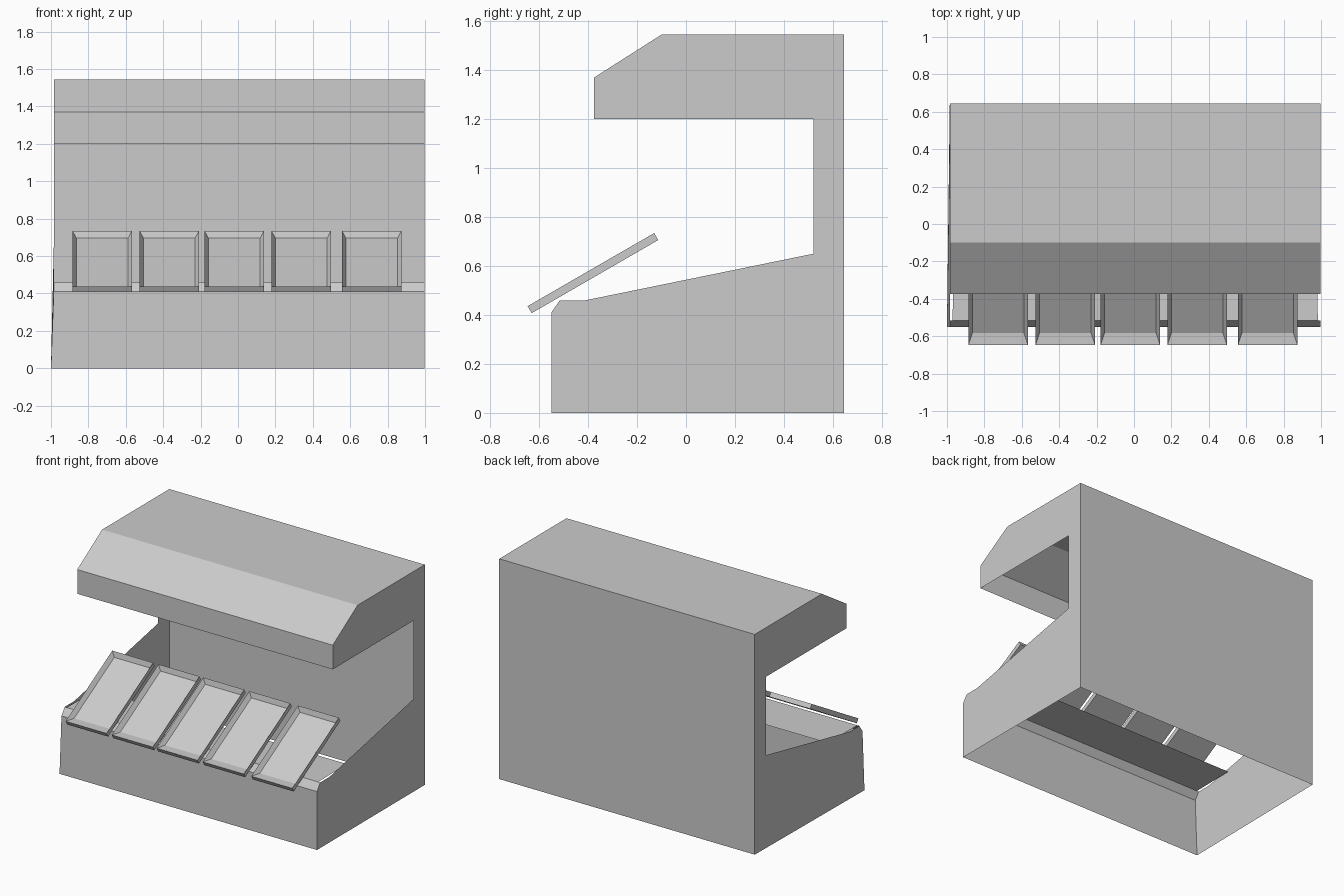
import bpy, bmesh
from math import radians
from mathutils import Matrix

if "Cube" in bpy.data.objects:
    bpy.data.objects.remove(bpy.data.objects["Cube"])

X_LEFT, X_RIGHT = -0.985, 0.998


def finish(bm, name):
    mesh = bpy.data.meshes.new(name)
    bm.to_mesh(mesh)
    bm.free()
    obj = bpy.data.objects.new(name, mesh)
    bpy.context.collection.objects.link(obj)
    return obj


# Side outline (y, z): from front bottom, under to the back, over the hood, into the opening
PROFILE = [(-0.55, 0), (0.645, 0), (0.645, 1.545), (-0.10, 1.545), (-0.375, 1.37),
           (-0.375, 1.20), (0.52, 1.20), (0.52, 0.65), (-0.41, 0.46),
           (-0.515, 0.46), (-0.55, 0.41)]

# Thin-walled case: two side sheets joined by back, roof, hood front and counter front
# (open underneath, and the hood is open on its underside)
bm = bmesh.new()
left = [bm.verts.new((X_LEFT, y, z)) for y, z in PROFILE]
right = [bm.verts.new((X_RIGHT, y, z)) for y, z in PROFILE]
bm.faces.new(left[::-1])
bm.faces.new(right)
for a in (1, 2, 3, 4, 9, 10):
    b = (a + 1) % len(PROFILE)
    bm.faces.new((left[a], left[b], right[b], right[a]))
left[0].co.x = -1.0          # flared bottom corner
bmesh.ops.recalc_face_normals(bm, faces=bm.faces)
finish(bm, "stall_case")

# Narrow counter shelf behind the front edge
bm = bmesh.new()
bm.faces.new([bm.verts.new(p) for p in (
    (X_LEFT + 0.015, -0.515, 0.46), (X_RIGHT - 0.015, -0.515, 0.46),
    (X_RIGHT - 0.02, -0.19, 0.46), (X_LEFT + 0.02, -0.19, 0.46))])
finish(bm, "counter_shelf")


# Display tray: shallow box with a recessed floor and sloping inner walls
def tray(name, x, width=0.318, length=0.597, height=0.033):
    bm = bmesh.new()
    bmesh.ops.create_cube(bm, size=1, matrix=Matrix.Diagonal((width, length, height, 1)))
    top = max(bm.faces, key=lambda f: f.calc_center_median().z)
    bmesh.ops.inset_region(bm, faces=[top], thickness=0.03)
    for v in top.verts:
        v.co.z -= 0.03
        v.co.y += 0.035 if v.co.y < 0 else -0.005
    obj = finish(bm, name)
    obj.location = (x, -0.38, 0.571)
    obj.rotation_euler.x = radians(30)


for i, x in enumerate((-0.726, -0.367, -0.02, 0.338, 0.715)):
    tray(f"display_tray_{i + 1}", x)
